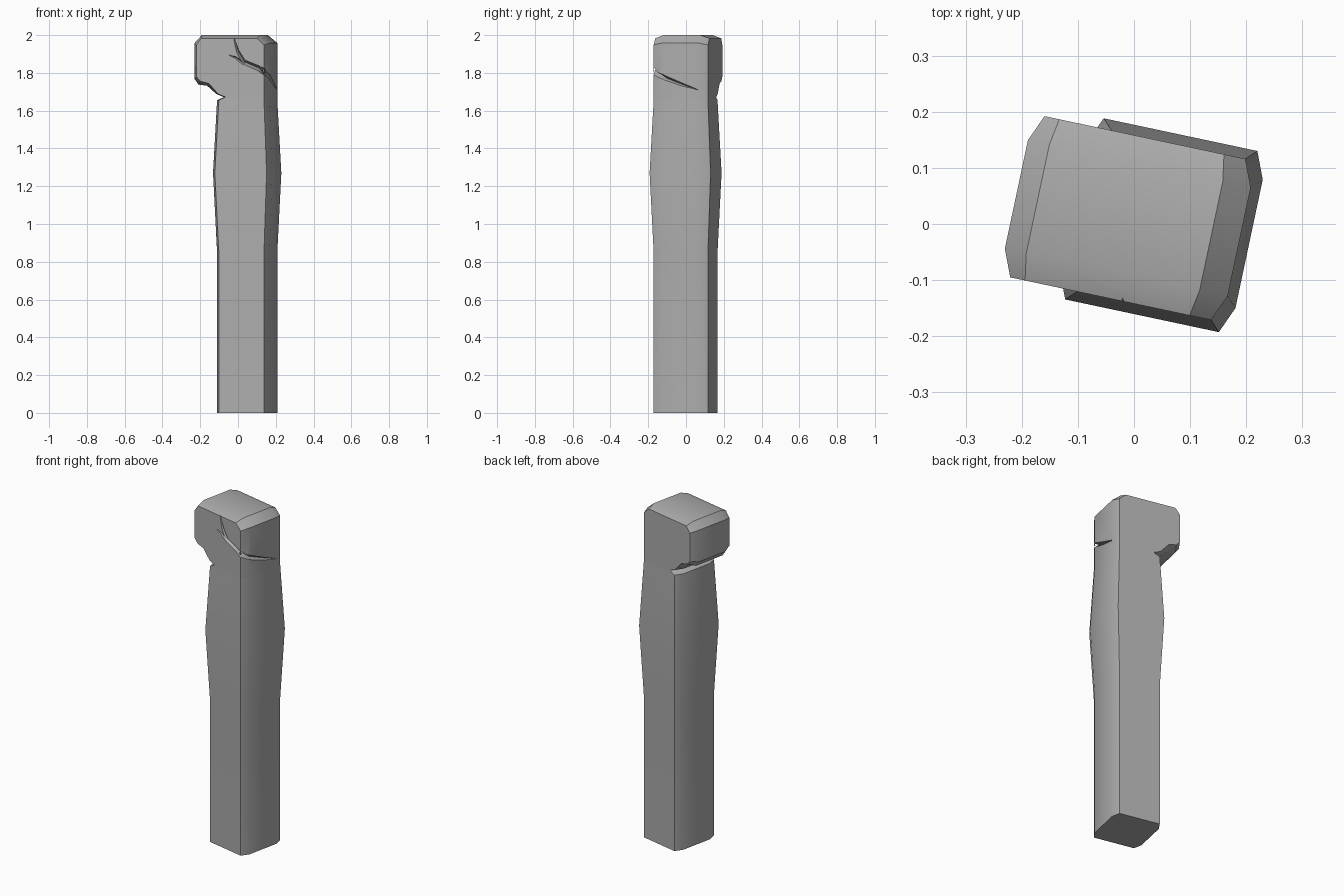
import bpy, bmesh
from math import radians
from mathutils import Vector, Matrix

if "Cube" in bpy.data.objects:
    bpy.data.objects.remove(bpy.data.objects["Cube"])

stone = bpy.data.materials.new("grey stone")
stone.use_nodes = True
GREY = (0.42, 0.42, 0.42, 1)
stone.diffuse_color = GREY
stone.node_tree.nodes["Principled BSDF"].inputs["Base Color"].default_value = GREY

TURN = Matrix.Rotation(radians(-12), 4, 'Z')
MID_Y, HALF_Y, CHAMFER = 0.008, 0.165, 0.048
LEFT, RIGHT, SLIM = -0.094, 0.19, 0.89


def make_object(name, bm):
    bmesh.ops.recalc_face_normals(bm, faces=bm.faces)
    mesh = bpy.data.meshes.new(name)
    bm.to_mesh(mesh)
    bm.free()
    mesh.transform(TURN)
    mesh.materials.append(stone)
    obj = bpy.data.objects.new(name, mesh)
    bpy.context.collection.objects.link(obj)
    return obj


def loft(bm, rings):
    for a, b in zip(rings, rings[1:]):
        n = len(a)
        for i in range(n):
            j = (i + 1) % n
            bm.faces.new((a[i], a[j], b[j], b[i]))


def ring(bm, z, left, right, scale, lift=0.0, lift_right=0.0, inset=0.02):
    """Eight-sided section: narrow front and back, full width between."""
    y0, y1 = MID_Y - HALF_Y * scale, MID_Y + HALF_Y * scale
    a, b = y0 + CHAMFER, y1 - CHAMFER
    pts = [(left + inset, y0, z + lift), (right - inset, y0, z + lift_right),
           (right, a, z), (right, b, z),
           (right - inset, y1, z + lift_right), (left + inset, y1, z + lift),
           (left, b, z), (left, a, z)]
    return [bm.verts.new(p) for p in pts]


# Pillar: straight foot, swollen middle, notch, overhanging head
bm = bmesh.new()
rows = [
    (0, LEFT, RIGHT, SLIM),
    (0.85, LEFT, RIGHT, SLIM),
    (1.27, -0.112, 0.208, 1),
    (1.655, LEFT, RIGHT, SLIM),
    (1.672, -0.058, RIGHT, SLIM),
    (1.688, -0.098, RIGHT, SLIM),
    (1.732, -0.148, RIGHT, SLIM, 0.012),
    (1.738, -0.195, RIGHT, SLIM, 0.018),
    (1.768, -0.216, RIGHT, SLIM, 0.012),
    (1.958, -0.216, RIGHT, SLIM, -0.01, -0.01),
    (2.0, -0.177, 0.139, SLIM, -0.017, -0.017, 0.008),
]
rings = [ring(bm, *r) for r in rows]
loft(bm, rings)
bm.faces.new(reversed(rings[0]))
for ids in ((0, 1, 2, 7), (7, 2, 3, 6), (6, 3, 4, 5)):
    bm.faces.new([rings[-1][i] for i in ids])
pillar = make_object("stone_pillar", bm)


def crack(name, path):
    """V-shaped cutter along surface points (x, y, z, half width, normal)."""
    bm = bmesh.new()
    pos = [Vector(p[:3]) for p in path]
    sections = []
    for i, (x, y, z, width, normal) in enumerate(path):
        n = Vector(normal).normalized()
        along = pos[min(i + 1, len(pos) - 1)] - pos[max(i - 1, 0)]
        side = along.cross(n).normalized() * width
        outer = pos[i] + n * 0.01
        sections.append([bm.verts.new(p) for p in
                         (outer + side, outer - side, pos[i] - n * width * 1.6)])
    loft(bm, sections)
    bm.faces.new(sections[0])
    bm.faces.new(sections[-1])
    cutter = make_object(name, bm)
    cutter.hide_render = True
    mod = pillar.modifiers.new(name, 'BOOLEAN')
    mod.operation, mod.solver, mod.object = 'DIFFERENCE', 'EXACT', cutter
    bpy.context.view_layer.objects.active = pillar
    bpy.ops.object.modifier_apply(modifier=name)
    bpy.data.objects.remove(cutter)


# Cracks: one wraps from the front round to the side, one short branch
FRONT, CORNER, SIDE = (0, -1, 0), (1, -1, 0), (1, 0, 0)
F = MID_Y - HALF_Y * SLIM
crack("long_crack", [
    (0.008, F, 1.985, 0.004, FRONT),
    (0.028, F, 1.915, 0.012, FRONT),
    (0.06, F, 1.858, 0.017, FRONT),
    (0.14, F, 1.825, 0.018, FRONT),
    (0.182, F + 0.012, 1.797, 0.02, CORNER),
    (RIGHT, -0.07, 1.772, 0.016, SIDE),
    (RIGHT, 0.02, 1.738, 0.012, SIDE),
    (RIGHT, 0.105, 1.71, 0.003, SIDE)])
crack("branch_crack", [
    (-0.02, F, 1.895, 0.003, FRONT),
    (0.015, F, 1.882, 0.009, FRONT),
    (0.06, F, 1.85, 0.012, FRONT)])

# Soft bends, crisp chamfers
bpy.ops.object.select_all(action='DESELECT')
pillar.select_set(True)
bpy.context.view_layer.objects.active = pillar
bpy.ops.object.shade_smooth_by_angle(angle=radians(30))
